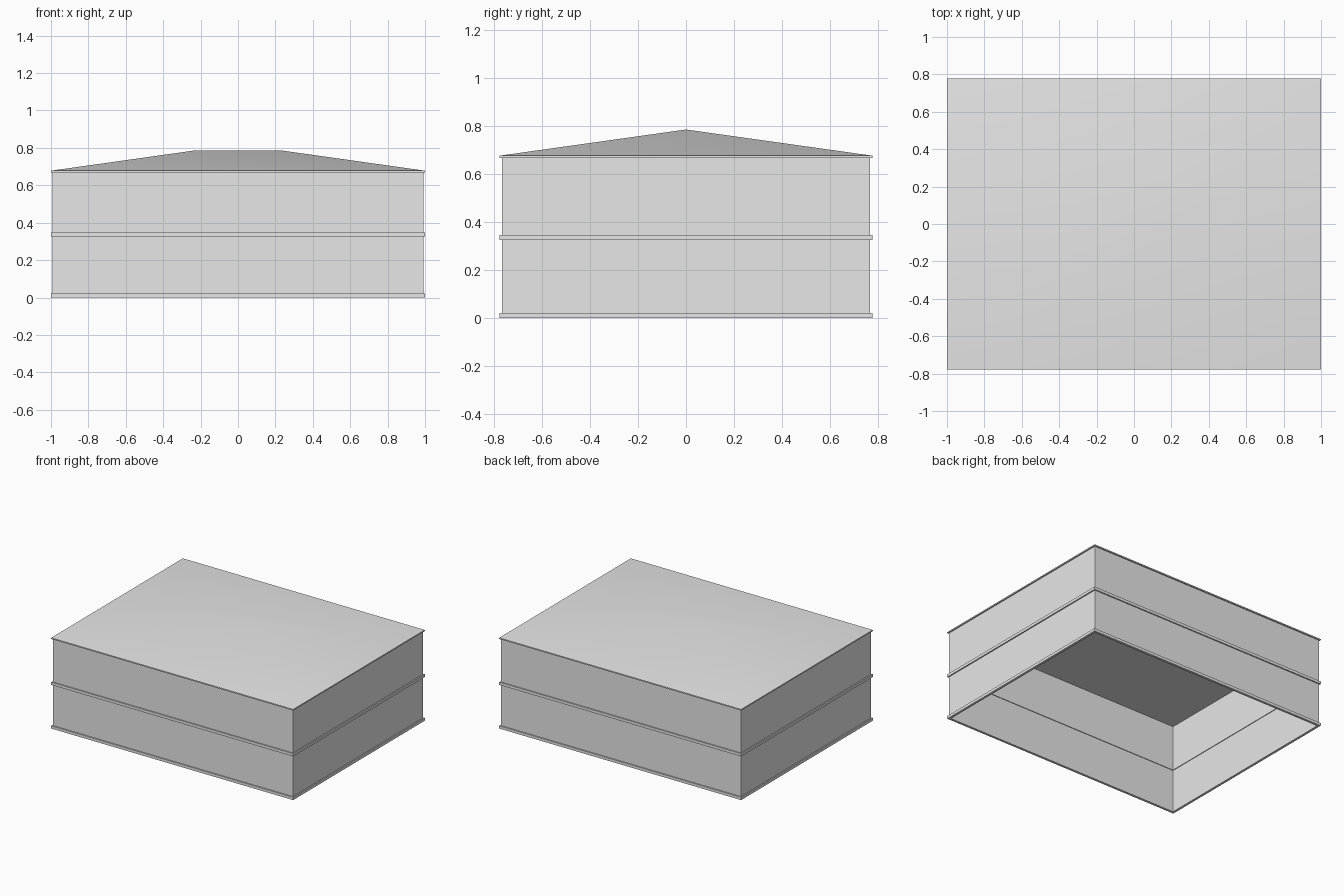
import bpy
import bmesh
import math

cube = bpy.data.objects.get("Cube")
if cube:
    bpy.data.objects.remove(cube, do_unlink=True)

HALF_X, HALF_Y = 1.0, 0.777      # outer edge of eaves and bands
WALL_INSET, WALL_THICK = 0.009, 0.004
BAND_DEPTH, BAND_HEIGHT = 0.018, 0.021
STOREY, EAVE, FASCIA, RIDGE = 0.326, 0.669, 0.009, 0.787
RIDGE_HALF = 0.226

grey = bpy.data.materials.new("light grey")
grey.use_nodes = True
grey.diffuse_color = (0.8, 0.8, 0.8, 1)
grey.node_tree.nodes["Principled BSDF"].inputs["Base Color"].default_value = (0.8, 0.8, 0.8, 1)


def finish(bm, name):
    bmesh.ops.recalc_face_normals(bm, faces=bm.faces)
    mesh = bpy.data.meshes.new(name)
    bm.to_mesh(mesh)
    bm.free()
    mesh.materials.append(grey)
    obj = bpy.data.objects.new(name, mesh)
    bpy.context.collection.objects.link(obj)
    return obj


def rectangle(bm, inset, z):
    return [bm.verts.new((sx * (HALF_X - inset), sy * (HALF_Y - inset), z))
            for sx, sy in ((-1, -1), (1, -1), (1, 1), (-1, 1))]


def bridge(bm, a, b):
    for i in range(4):
        j = (i + 1) % 4
        bm.faces.new((a[i], a[j], b[j], b[i]))


def frame(name, inset, depth, low, high):
    """Hollow rectangular ring, open at top and bottom."""
    bm = bmesh.new()
    loops = [rectangle(bm, inset, low), rectangle(bm, inset, high),
             rectangle(bm, inset + depth, high), rectangle(bm, inset + depth, low)]
    for i in range(4):
        bridge(bm, loops[i], loops[(i + 1) % 4])
    return finish(bm, name)


# Two storeys: a projecting band at the foot of each, thin walls above it
for level, label in enumerate(("lower", "upper")):
    base = level * STOREY
    top = STOREY if level == 0 else EAVE
    frame(label + "_band", 0, BAND_DEPTH, base, base + BAND_HEIGHT)
    frame(label + "_walls", WALL_INSET, WALL_THICK, base + BAND_HEIGHT, top)

# Hipped roof with a flat ceiling and a thin fascia
bm = bmesh.new()
under = rectangle(bm, 0, EAVE)
eave = rectangle(bm, 0, EAVE + FASCIA)
left, right = [bm.verts.new((x, 0, RIDGE)) for x in (-RIDGE_HALF, RIDGE_HALF)]
bm.faces.new(under)
bridge(bm, under, eave)
bm.faces.new((eave[0], eave[1], right, left))
bm.faces.new((eave[1], eave[2], right))
bm.faces.new((eave[2], eave[3], left, right))
bm.faces.new((eave[3], eave[0], left))
roof = finish(bm, "hipped_roof")
roof.data.shade_smooth()
roof.data.set_sharp_from_angle(angle=math.radians(30))
